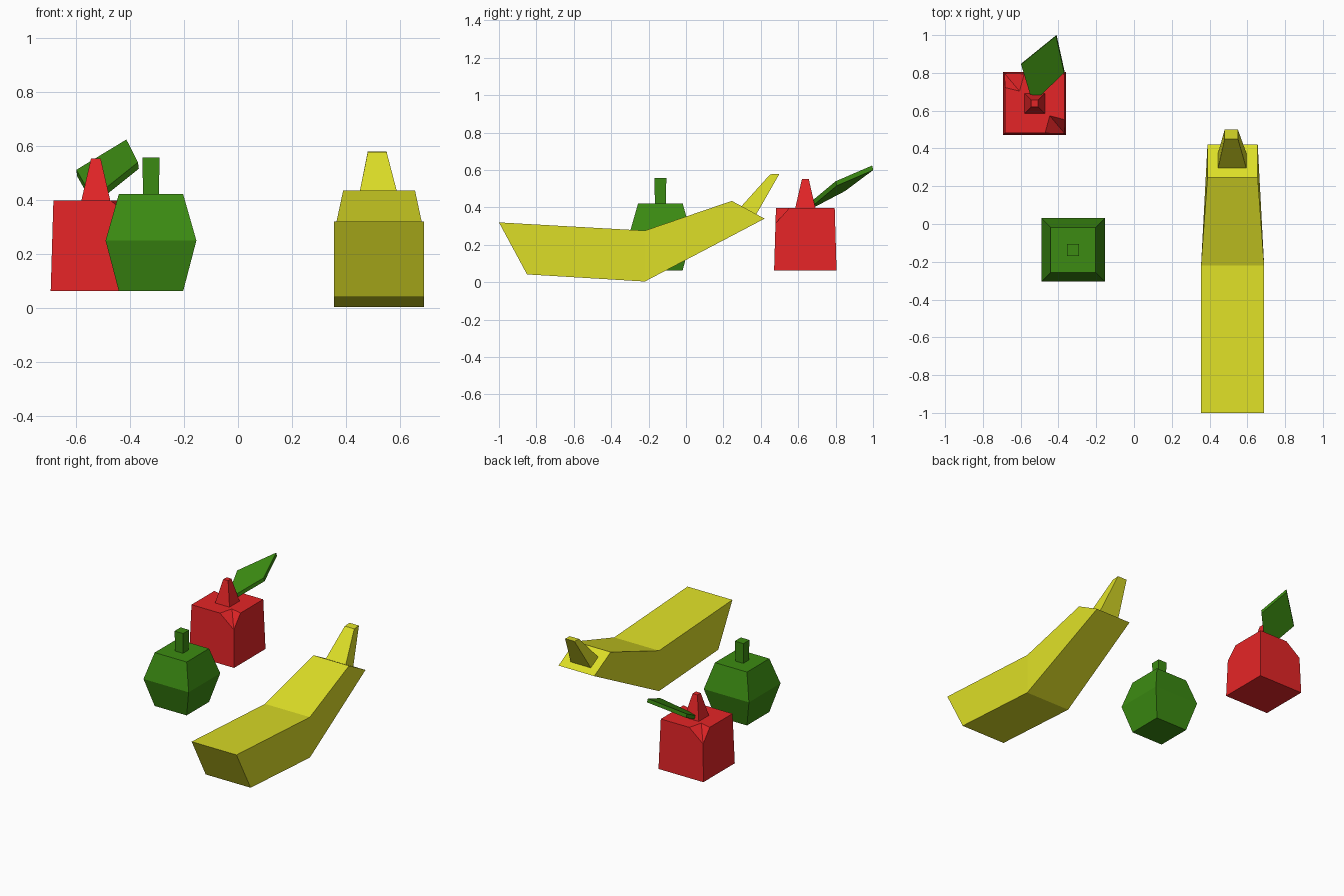
import bpy, bmesh

if "Cube" in bpy.data.objects:
    bpy.data.objects.remove(bpy.data.objects["Cube"])


def material(name, rgb):
    m = bpy.data.materials.new(name)
    m.diffuse_color = (*rgb, 1)
    m.use_nodes = True
    m.node_tree.nodes["Principled BSDF"].inputs["Base Color"].default_value = m.diffuse_color
    return m


YELLOW = material("yellow", (0.72, 0.73, 0.02))
GREEN = material("green", (0.045, 0.26, 0.006))
RED = material("red", (0.78, 0.018, 0.02))


def finish(name, bm, mat):
    bmesh.ops.recalc_face_normals(bm, faces=bm.faces)
    me = bpy.data.meshes.new(name)
    bm.to_mesh(me)
    bm.free()
    me.materials.append(mat)
    ob = bpy.data.objects.new(name, me)
    bpy.context.collection.objects.link(ob)
    return ob


def loft(name, rings, mat):
    """Join equal-length point rings into a closed solid."""
    bm = bmesh.new()
    vr = [[bm.verts.new(p) for p in r] for r in rings]
    n = len(vr[0])
    for a, b in zip(vr, vr[1:]):
        for i in range(n):
            j = (i + 1) % n
            bm.faces.new((a[i], a[j], b[j], b[i]))
    bm.faces.new(vr[0])
    bm.faces.new(vr[-1])
    return finish(name, bm, mat)


def square(cx, cy, h, z):
    return [(cx - h, cy - h, z), (cx + h, cy - h, z), (cx + h, cy + h, z), (cx - h, cy + h, z)]


def slanted(cx, h, lo, hi):
    """Cross-section between a lower and an upper (y, z) point."""
    return [(cx - h, *lo), (cx + h, *lo), (cx + h, *hi), (cx - h, *hi)]


# Banana body and stem
BX = 0.522
loft("banana_body", [slanted(BX, 0.167, (-0.85, 0.042), (-1.0, 0.32)),
                     slanted(BX, 0.167, (-0.22, 0.004), (-0.22, 0.276)),
                     slanted(BX, 0.133, (0.42, 0.34), (0.245, 0.435))], YELLOW)
loft("banana_stem", [slanted(0.52, 0.075, (0.375, 0.362), (0.295, 0.405)),
                     slanted(0.515, 0.035, (0.50, 0.58), (0.45, 0.577))], YELLOW)

# Green fruit and stalk
GX, GY = -0.322, -0.137
loft("green_fruit", [square(GX, GY, h, z) for h, z in
                     ((0.119, 0.063), (0.168, 0.25), (0.119, 0.422))], GREEN)
loft("green_fruit_stalk", [square(GX, GY, 0.029, 0.415), square(GX, GY, 0.032, 0.557)], GREEN)

# Red fruit: tapered block with two notched opposite top corners
RX, RY, ZB, ZT, HB, HT = -0.526, 0.638, 0.063, 0.398, 0.167, 0.157
bm = bmesh.new()


def red_vert(x, y, z):
    return bm.verts.new((RX + x, RY + y, z))


zn = 0.315
hn = HB + (HT - HB) * (zn - ZB) / (ZT - ZB)
base, low, prev, inner, after = {}, {}, {}, {}, {}
for s in (1, -1):
    base[s] = red_vert(s * HB, -s * HB, ZB)             # under the notch
    low[s] = red_vert(s * hn, -s * hn, zn)              # notch foot
    prev[s] = red_vert(s * 0.055, -s * HT, ZT)          # notch on one edge
    inner[s] = red_vert(s * 0.08, -s * 0.065, ZT)       # notch point on top
    after[s] = red_vert(s * HT, -s * 0.085, ZT)         # notch on other edge
full_b = {s: red_vert(s * HB, s * HB, ZB) for s in (1, -1)}
full_t = {s: red_vert(s * HT, s * HT, ZT) for s in (1, -1)}
for s in (1, -1):
    bm.faces.new((full_b[-s], base[s], low[s], prev[s], full_t[-s]))
    bm.faces.new((base[s], full_b[s], full_t[s], after[s], low[s]))
    bm.faces.new((prev[s], low[s], inner[s]))
    bm.faces.new((low[s], after[s], inner[s]))
bm.faces.new((full_b[-1], base[1], full_b[1], base[-1]))
bm.faces.new((full_t[-1], prev[1], inner[1], after[1], full_t[1], prev[-1], inner[-1], after[-1]))
finish("red_fruit", bm, RED)
loft("red_fruit_stalk", [square(RX, RY, 0.055, 0.392), square(RX, RY, 0.018, 0.553)], RED)

# Leaf: thin tilted diamond with a narrow root
leaf = [(-0.55, 0.685, 0.428), (-0.495, 0.68, 0.44), (-0.37, 0.80, 0.54),
        (-0.413, 0.995, 0.624), (-0.598, 0.845, 0.512)]
loft("leaf", [leaf, [(x + 0.003, y + 0.006, z - 0.024) for x, y, z in leaf]], GREEN)
